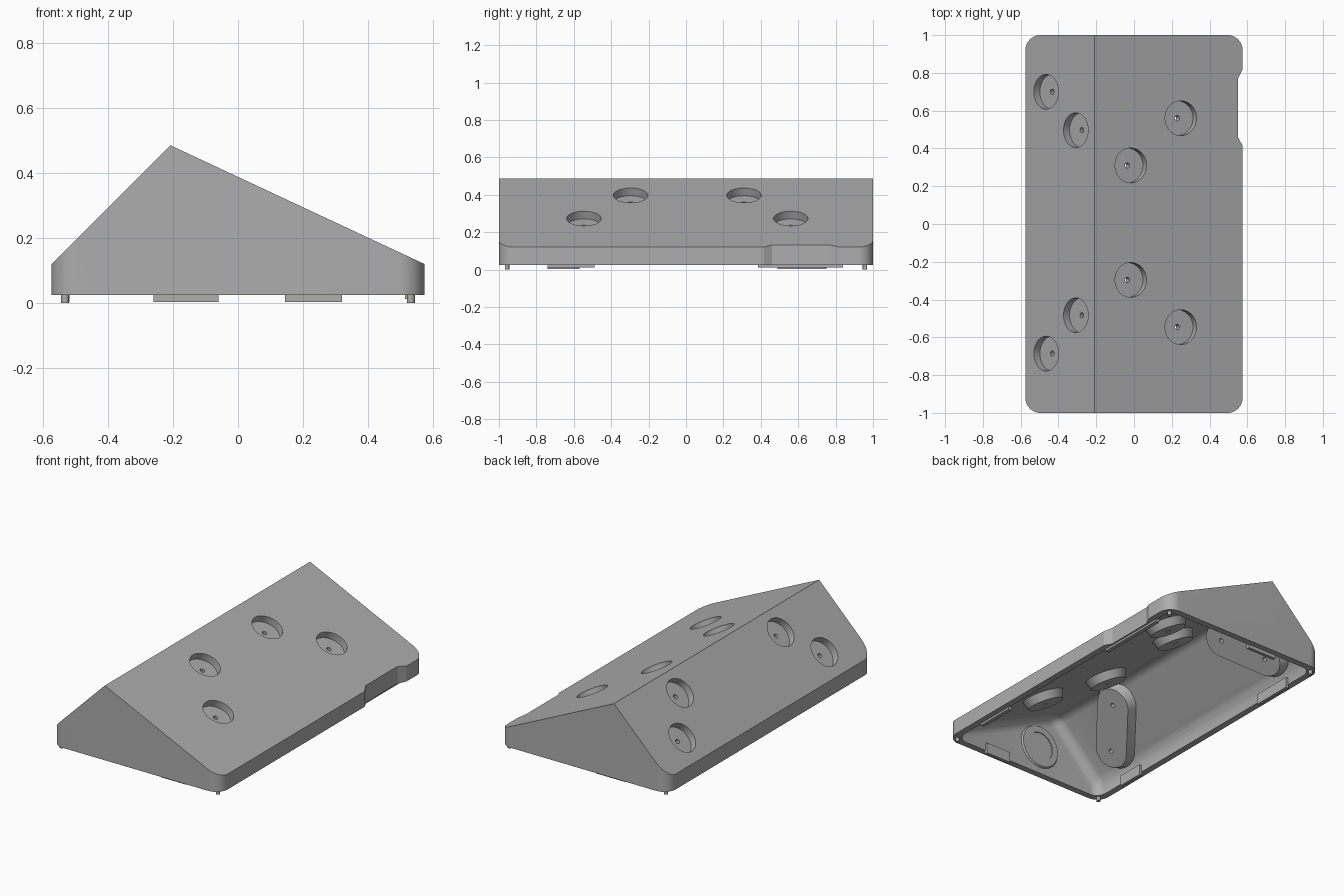
import bpy, bmesh, math
from mathutils import Vector, Matrix

if "Cube" in bpy.data.objects:
    bpy.data.objects.remove(bpy.data.objects["Cube"], do_unlink=True)

grey = bpy.data.materials.new("plain grey")
grey.use_nodes = True
grey.diffuse_color = (0.42, 0.42, 0.42, 1)
grey.node_tree.nodes["Principled BSDF"].inputs["Base Color"].default_value = grey.diffuse_color

HALF_X, BASE, EAVE = 0.575, 0.025, 0.12
STEEP, GENTLE = math.radians(45), math.radians(25.05)
STEEP_N = Vector((-math.sin(STEEP), 0, math.cos(STEEP)))
GENTLE_N = Vector((math.sin(GENTLE), 0, math.cos(GENTLE)))


def finish(bm, name):
    bmesh.ops.recalc_face_normals(bm, faces=bm.faces)
    mesh = bpy.data.meshes.new(name)
    bm.to_mesh(mesh)
    bm.free()
    mesh.materials.append(grey)
    obj = bpy.data.objects.new(name, mesh)
    bpy.context.collection.objects.link(obj)
    return obj


def prism(name, points, offset):
    """Extrude a closed outline of 3D points along an offset."""
    bm = bmesh.new()
    face = bm.faces.new([bm.verts.new(p) for p in points])
    top = bmesh.ops.extrude_face_region(bm, geom=[face])["geom"]
    bmesh.ops.translate(bm, vec=offset, verts=[v for v in top if isinstance(v, bmesh.types.BMVert)])
    return finish(bm, name)


def cone(name, start, axis, r1, r2, depth, segments=48):
    """Cone or cylinder running from start along axis."""
    axis = Vector(axis).normalized()
    bm = bmesh.new()
    bmesh.ops.create_cone(bm, cap_ends=True, segments=segments, radius1=r1, radius2=r2, depth=depth,
                          matrix=Matrix.Translation(Vector(start) + axis * depth / 2)
                          @ axis.to_track_quat("Z", "Y").to_matrix().to_4x4())
    return finish(bm, name)


def combine(target, tool, operation="DIFFERENCE"):
    mod = target.modifiers.new("combine", "BOOLEAN")
    mod.operation, mod.object, mod.solver = operation, tool, "EXACT"
    apply(target)
    bpy.data.objects.remove(tool, do_unlink=True)


def apply(obj):
    mesh = bpy.data.meshes.new_from_object(
        obj.evaluated_get(bpy.context.evaluated_depsgraph_get()))
    obj.modifiers.clear()
    obj.data = mesh


def wedge(name, wall, bottom):
    """Gabled prism, pulled in by the wall thickness."""
    x, s, g = HALF_X - wall, math.tan(STEEP), math.tan(GENTLE)
    left = lambda px: EAVE + s * (px + HALF_X) - wall / math.cos(STEEP)
    right = lambda px: EAVE - g * (px - HALF_X) - wall / math.cos(GENTLE)
    ridge = (right(0) - left(0)) / (s + g)
    outline = [(-x, bottom), (x, bottom), (x, right(x)), (ridge, left(ridge)), (-x, left(-x))]
    return prism(name, [(px, wall - 1, pz) for px, pz in outline], (0, 2 - 2 * wall, 0))


def surface(x, y):
    """Point on the sloped roof above x, y."""
    return Vector((x, y, min(EAVE + math.tan(STEEP) * (x + HALF_X),
                             EAVE - math.tan(GENTLE) * (x - HALF_X))))


# Outer wedge with rounded upright corners
body = wedge("housing_shell", 0, BASE)
R = 0.08
corners = [(HALF_X - R, 1 - R, 0), (R - HALF_X, 1 - R, 90),
           (R - HALF_X, R - 1, 180), (HALF_X - R, R - 1, 270)]
rounded = []
for cx, cy, start in corners:
    for i in range(13):
        a = math.radians(start + i * 7.5)
        rounded.append((cx + R * math.cos(a), cy + R * math.sin(a), -0.1))
combine(body, prism("corner_tool", rounded, (0, 0, 1)), "INTERSECT")

# Shallow finger notch in the low side
combine(body, prism("notch_tool", [(0.6, 0.37, -0.1), (0.55, 0.46, -0.1), (0.55, 0.77, -0.1),
                                   (0.6, 0.87, -0.1)], (0, 0, 0.5)))

# Hollow interior with softened corners
cavity = wedge("cavity_tool", 0.04, -0.1)
soft = cavity.modifiers.new("soft", "BEVEL")
soft.width, soft.segments, soft.limit_method = 0.06, 6, "ANGLE"
apply(cavity)

# Round pockets: two on each slope at each end
steep_pockets, gentle_pockets = [], []
for side in (-1, 1):
    steep_pockets.append([surface(-0.465, 0.007 + side * 0.693), surface(-0.308, 0.007 + side * 0.49)])
    gentle_pockets.append([surface(0.248, 0.007 + side * 0.553), surface(-0.017, 0.007 + side * 0.303)])

# Single bosses behind the gentle slope, joined bosses behind the steep one
for pair in gentle_pockets:
    for p in pair:
        combine(cavity, cone("boss_tool", p, -GENTLE_N, 0.14, 0.105, 0.09))
for pair in steep_pockets:
    bm = bmesh.new()
    for p in pair:
        end = cone("boss_end", p, -STEEP_N, 0.15, 0.105, 0.09, 32)
        bm.from_mesh(end.data)
        bpy.data.objects.remove(end, do_unlink=True)
    bmesh.ops.delete(bm, geom=bm.faces[:], context="FACES_KEEP_BOUNDARY")
    bmesh.ops.delete(bm, geom=bm.edges[:], context="EDGES_FACES") if bm.edges else None
    hull = bmesh.new()
    for pos in [p - STEEP_N * d + (Matrix.Rotation(k * math.tau / 32, 3, STEEP_N)
                @ Vector((0, r, 0))) for p in pair for d, r in ((0, 0.15), (0.09, 0.105))
                for k in range(32)]:
        hull.verts.new(pos)
    bm.free()
    bmesh.ops.convex_hull(hull, input=hull.verts[:])
    bmesh.ops.dissolve_limit(hull, angle_limit=0.01, verts=hull.verts[:], edges=hull.edges[:])
    combine(cavity, finish(hull, "joined_boss_tool"))
combine(body, cavity)

# Pocket recesses and the small hole through each floor
for pairs, normal in ((steep_pockets, STEEP_N), (gentle_pockets, GENTLE_N)):
    for p in (q for pair in pairs for q in pair):
        combine(body, cone("pocket_tool", p + normal * 0.05, -normal, 0.092, 0.092, 0.095))
        combine(body, cone("hole_tool", p, -normal, 0.014, 0.014, 0.2, 16))

# Flat rings on the inner end walls
for side in (-1, 1):
    ring = cone("end_ring", (-0.09, side * 0.965, 0.2), (0, -side, 0), 0.14, 0.13, 0.015)
    combine(ring, cone("ring_tool", (-0.09, side * 0.955, 0.2), (0, -side, 0), 0.09, 0.09, 0.05))

# Locating pins under the corners
for sx in (-1, 1):
    for sy in (-1, 1):
        cone("locating_pin", (sx * 0.533, sy * 0.957, 0), (0, 0, 1), 0.012, 0.012, 0.03, 16)


# Clip tabs hanging inside the rim
def tab(x0, x1, y0, y1, bottom):
    prism("clip_tab", [(x0, y0, bottom), (x1, y0, bottom), (x1, y1, bottom), (x0, y1, bottom)],
          (0, 0, 0.07 - bottom))


tab(0.145, 0.32, -0.965, -0.945, 0.003)
tab(-0.26, -0.06, 0.945, 0.965, 0.003)
tab(0.515, 0.54, 0.385, 0.84, 0.012)
tab(0.515, 0.54, -0.74, -0.49, 0.012)
tab(-0.54, -0.52, 0.49, 0.75, 0.003)
tab(-0.54, -0.52, -0.74, -0.57, 0.003)

# Smooth curved walls, crisp edges
for obj in bpy.context.collection.objects:
    if obj.type == "MESH" and grey.name in obj.data.materials:
        bpy.ops.object.select_all(action="DESELECT")
        obj.select_set(True)
        bpy.context.view_layer.objects.active = obj
        bpy.ops.object.shade_smooth_by_angle(angle=math.radians(25))
